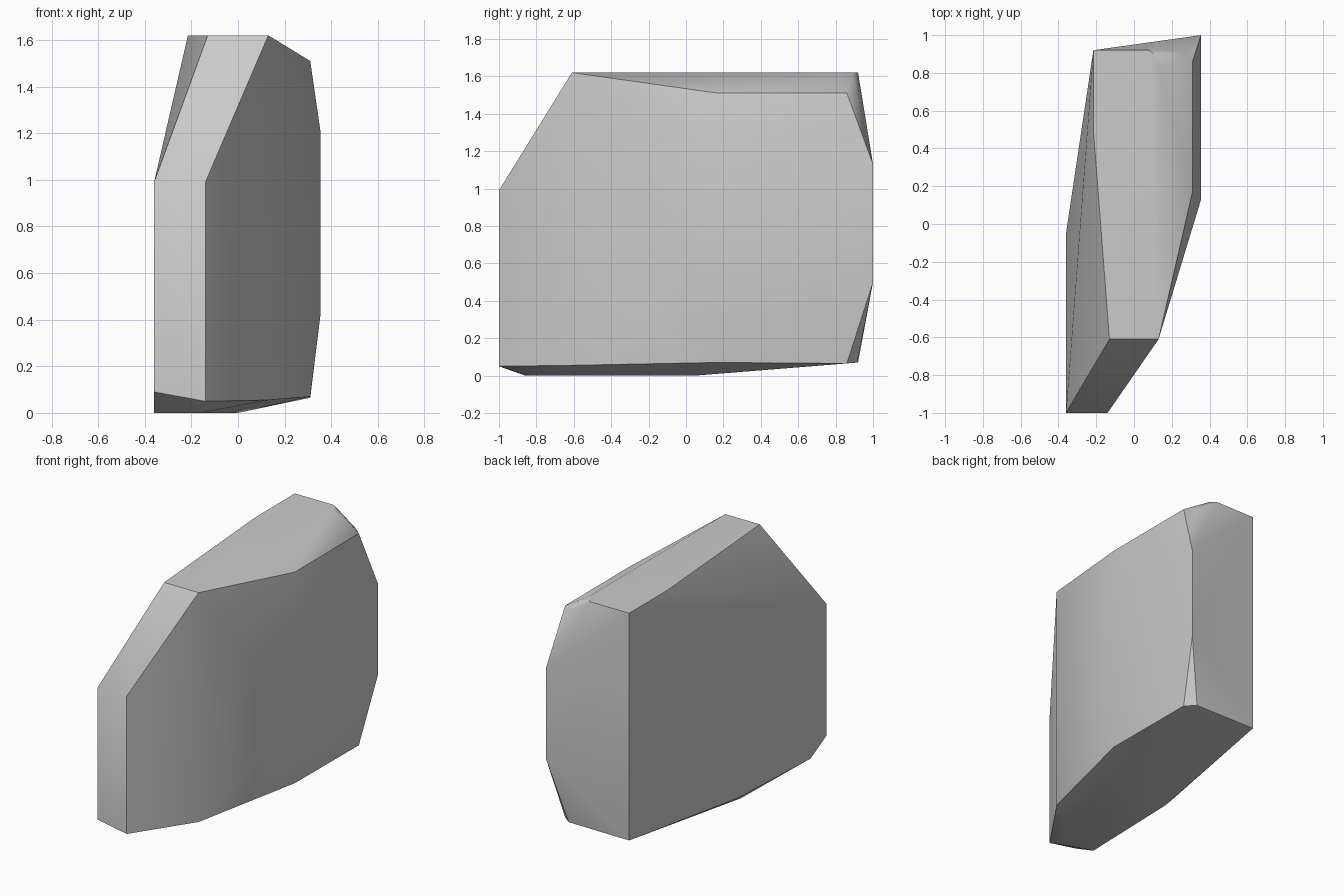
import bpy
import bmesh
import math

old = bpy.data.objects.get("Cube")
if old:
    bpy.data.objects.remove(old, do_unlink=True)

# Stone colour
stone = bpy.data.materials.new("grey_stone")
stone.use_nodes = True
grey = (0.6, 0.6, 0.6, 1)
stone.diffuse_color = grey
shader = stone.node_tree.nodes["Principled BSDF"]
shader.inputs["Base Color"].default_value = grey
shader.inputs["Roughness"].default_value = 0.9

# Outline columns: x, y, then the heights of the corners on that column
columns = [
    (-.36, -1, .09, .99),        # front edge, right side
    (-.14, -1, .05, .99),        # front edge, left side
    (.13, -.61, .055, 1.62),     # shoulder
    (.31, .17, .07, 1.51),       # chamfer on the broad side
    (.355, .13, .43, 1.2),       # bulge of the broad side
    (.355, 1, .5, 1.13),         # back corner
    (.31, .86, .065, 1.51),      # back chamfer
    (.245, .915, .07, 1.51),
    (-.215, .92, .07, 1.62),     # sharp back edge
    (-.36, -.05, .03, .25),      # flat side, lower middle
]
# Rim of the flat top
top_rim = [(.13, .84), (.12, .89), (.08, .92), (-.215, .5), (-.13, -.61)]
# Rim of the flat underside
base_rim = [(-.36, -.83), (-.25, -.86), (-.16, -.83), (0, .05), (-.34, -.1)]

points = [(x, y, z) for x, y, *heights in columns for z in heights]
points += [(x, y, 1.62) for x, y in top_rim]
points += [(x, y, 0) for x, y in base_rim]

# Wrap the corners in one faceted boulder
bm = bmesh.new()
verts = [bm.verts.new(p) for p in points]
bmesh.ops.convex_hull(bm, input=verts)
loose = [v for v in bm.verts if not v.link_faces]
bmesh.ops.delete(bm, geom=loose, context="VERTS")
bmesh.ops.dissolve_limit(bm, angle_limit=math.radians(1),
                         verts=bm.verts, edges=bm.edges)
bmesh.ops.recalc_face_normals(bm, faces=bm.faces)
mesh = bpy.data.meshes.new("boulder")
bm.to_mesh(mesh)
bm.free()
mesh.materials.append(stone)
boulder = bpy.data.objects.new("boulder", mesh)
bpy.context.collection.objects.link(boulder)

# Soft facets with crisp main edges
bpy.ops.object.select_all(action="DESELECT")
boulder.select_set(True)
bpy.context.view_layer.objects.active = boulder
bpy.ops.object.shade_smooth_by_angle(angle=math.radians(35))
